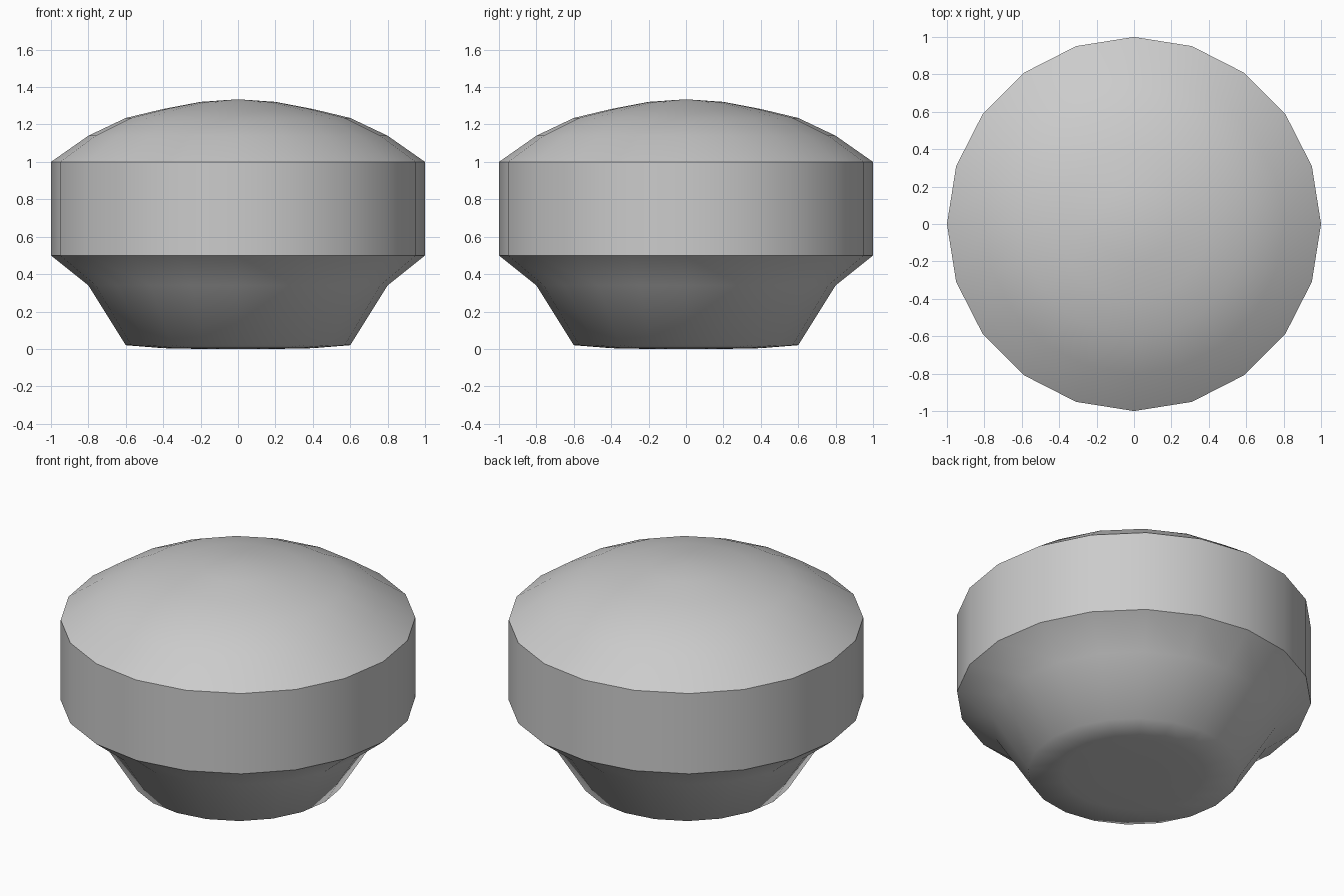
import bpy
import bmesh
from math import cos, sin, pi

if "Cube" in bpy.data.objects:
    bpy.data.objects.remove(bpy.data.objects["Cube"])

SIDES = 20


def revolve(name, profile):
    """Spin a top-to-bottom (radius, z) profile into a smooth shell."""
    bm = bmesh.new()
    rings = []
    for r, z in profile:
        if r == 0:
            rings.append([bm.verts.new((0, 0, z))] * SIDES)
        else:
            rings.append([bm.verts.new((r * cos(2 * pi * i / SIDES),
                                        r * sin(2 * pi * i / SIDES), z))
                          for i in range(SIDES)])
    for upper, lower in zip(rings, rings[1:]):
        for i in range(SIDES):
            j = (i + 1) % SIDES
            corners = [upper[i], lower[i], lower[j], upper[j]]
            face = bm.faces.new(list(dict.fromkeys(corners)))
            face.smooth = True
    mesh = bpy.data.meshes.new(name)
    bm.to_mesh(mesh)
    bm.free()
    obj = bpy.data.objects.new(name, mesh)
    bpy.context.collection.objects.link(obj)
    return obj


# Shallow domed cap
revolve("domed_top", [(0, 1.335), (0.2, 1.321), (0.4, 1.283),
                      (0.6, 1.235), (0.8, 1.14), (1, 1)])

# Upright band, crisp at both rims because it is a separate shell
revolve("side_band", [(1, 1), (1, 0.5)])

# Tapered underside with a nearly flat foot
revolve("tapered_base", [(1, 0.5), (0.8, 0.34), (0.6, 0.02),
                         (0.4, 0.004), (0.2, 0), (0, 0)])
